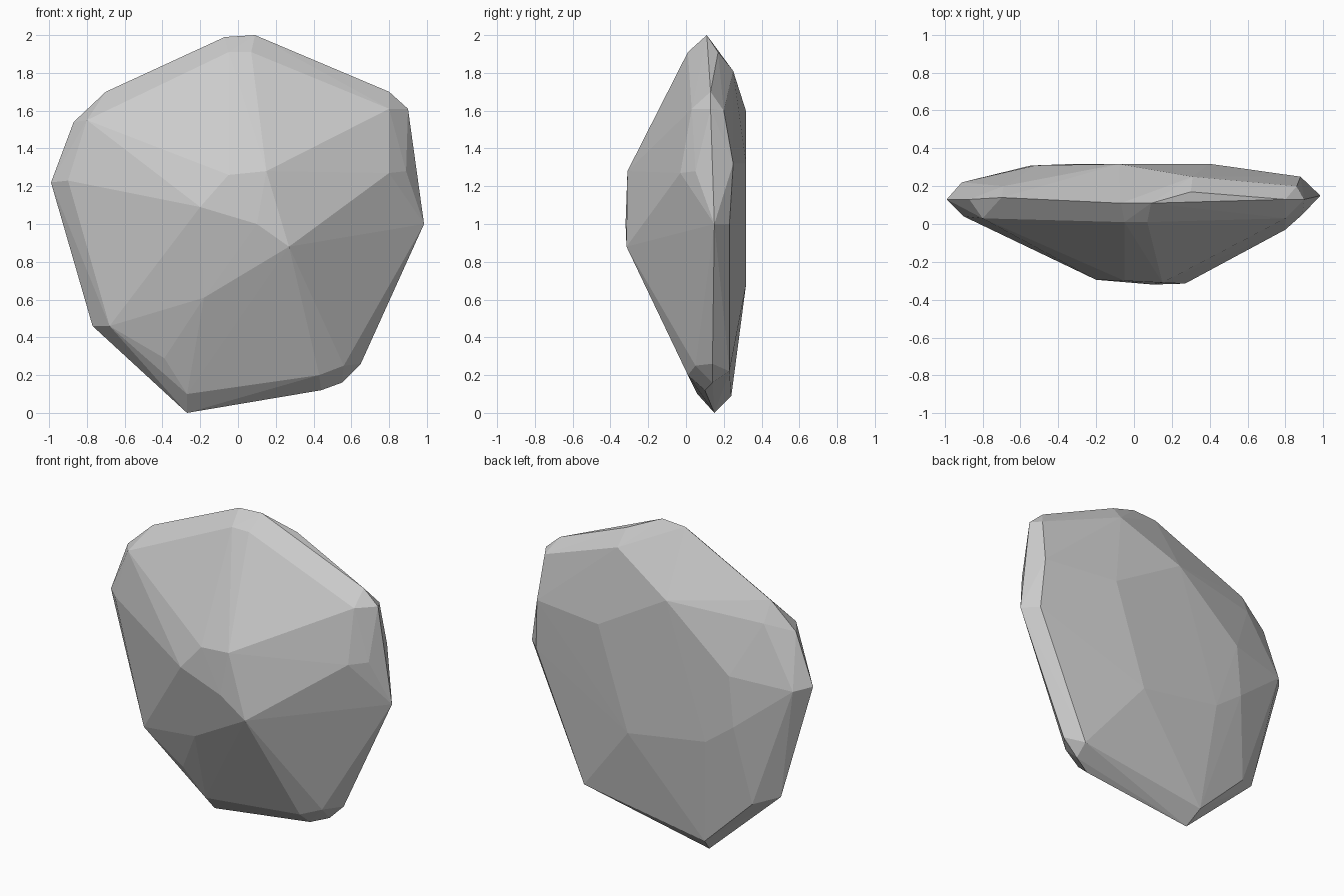
import bpy, bmesh

# Key corners of a faceted, convex stone, as (x, y, z) by layer
outer_edge = [(-.07, .11, 1.99), (.09, .11, 2), (.3, .17, 1.91), (.8, .13, 1.7),
              (.9, .13, 1.61), (.985, .15, 1), (.65, .14, .26), (.55, .14, .16),
              (.44, .10, .12), (-.27, .15, 0), (-.77, .14, .46), (-.99, .13, 1.22),
              (-.87, .13, 1.54), (-.7, .14, 1.7)]
front_rim = [(-.05, .01, 1.91), (.07, .01, 1.91), (.3, .05, 1.8), (.8, .03, 1.61),
             (.8, -.03, 1.27), (.89, .05, 1.28), (.56, .05, .25), (.43, .01, .2),
             (-.27, .06, .1), (-.39, .0, .29), (-.68, .02, .46), (-.9, .04, 1.23),
             (-.8, .03, 1.55)]
front_peak = [(-.2, -.295, 1.09), (-.05, -.3, 1.26), (.15, -.31, 1.28),
              (.1, -.32, 1), (.27, -.315, .88), (-.18, -.18, .61)]
back_rim = [(.31, .25, 1.81), (.86, .2, 1.6), (.88, .25, 1.32), (.9, .23, 1),
            (.56, .23, .22), (-.3, .24, .09), (-.63, .23, .41), (-.91, .22, 1.2),
            (-.69, .2, 1.57)]
back_face = [(-.08, .317, 1.6), (.4, .318, 1.32), (.19, .318, .68),
             (-.36, .316, .77), (-.55, .308, .91), (-.52, .31, 1.23)]

# Stretch the facets over the corners
bm = bmesh.new()
for layer in (outer_edge, front_rim, front_peak, back_rim, back_face):
    for co in layer:
        bm.verts.new(co)
result = bmesh.ops.convex_hull(bm, input=bm.verts)
bmesh.ops.delete(bm, geom=[v for v in bm.verts if not v.link_faces], context='VERTS')
bmesh.ops.recalc_face_normals(bm, faces=bm.faces)

# Flat-shaded stone
mesh = bpy.data.meshes.new("stone")
bm.to_mesh(mesh)
bm.free()
stone = bpy.data.objects.new("stone", mesh)
bpy.context.collection.objects.link(stone)
